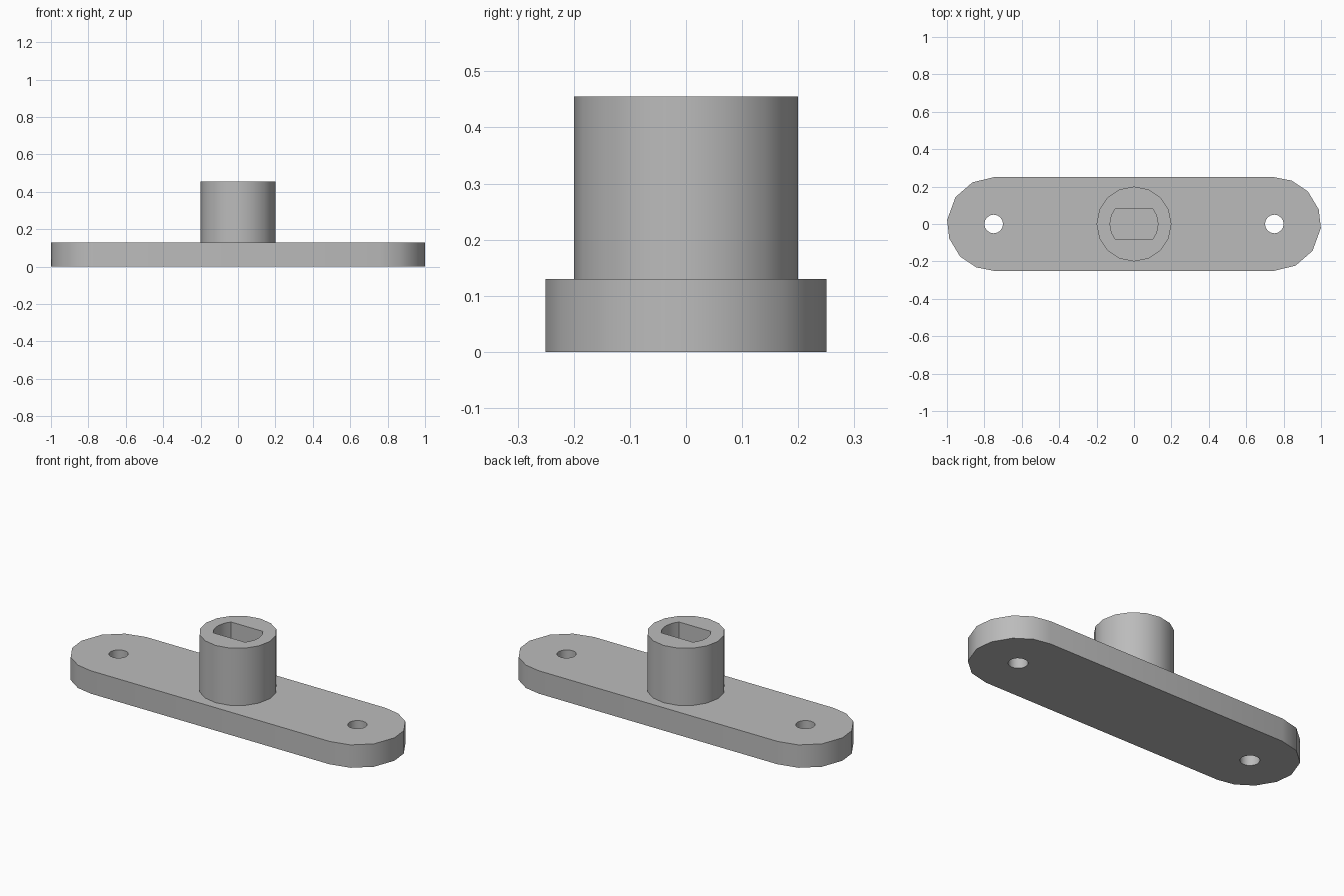
import bpy
import bmesh
from math import sin, cos, asin, radians, pi

cube = bpy.data.objects.get("Cube")
if cube:
    bpy.data.objects.remove(cube, do_unlink=True)

grey = bpy.data.materials.new("plain_grey")
grey.use_nodes = True
colour = (0.5, 0.5, 0.5, 1)
grey.diffuse_color = colour
grey.node_tree.nodes["Principled BSDF"].inputs["Base Color"].default_value = colour


def prism(name, outline, bottom, top):
    """Extrude a counter-clockwise outline between two heights."""
    bm = bmesh.new()
    face = bm.faces.new([bm.verts.new((x, y, bottom)) for x, y in outline])
    new = bmesh.ops.extrude_face_region(bm, geom=[face])["geom"]
    moved = [v for v in new if isinstance(v, bmesh.types.BMVert)]
    bmesh.ops.translate(bm, verts=moved, vec=(0, 0, top - bottom))
    bmesh.ops.recalc_face_normals(bm, faces=bm.faces)
    mesh = bpy.data.meshes.new(name)
    bm.to_mesh(mesh)
    bm.free()
    mesh.materials.append(grey)
    obj = bpy.data.objects.new(name, mesh)
    bpy.context.collection.objects.link(obj)
    return obj


def circle(radius, sides, cx=0):
    return [(cx + radius * cos(2 * pi * i / sides), radius * sin(2 * pi * i / sides))
            for i in range(sides)]


def boolean(target, tool, operation):
    mod = target.modifiers.new(tool.name, "BOOLEAN")
    mod.operation = operation
    mod.solver = "EXACT"
    mod.object = tool
    bpy.context.view_layer.objects.active = target
    bpy.ops.object.modifier_apply(modifier=mod.name)
    bpy.data.objects.remove(tool, do_unlink=True)


# Base plate with rounded ends, the left end being the right one turned half round
angles = [radians(a) for a in (180, 153, 125, 95, 72, 46, 22, 0)]
end = [(0.75 + 0.25 * sin(a), 0.25 * cos(a)) for a in angles]
plate = prism("mounting_plate", end + [(-x, -y) for x, y in end], 0, 0.13)

# Central boss
boolean(plate, prism("boss", circle(0.2, 16), 0.06, 0.455), "UNION")

# Screw holes
for x in (-0.75, 0.75):
    boolean(plate, prism("screw_hole", circle(0.05, 16, x), -0.1, 0.3), "DIFFERENCE")

# Blind shaft socket with two flat sides
radius, flat = 0.128, 0.08
limit = asin(flat / radius)
arc = [(radius * cos(t), radius * sin(t))
       for t in (limit * (i / 3 - 1) for i in range(7))]
socket = prism("socket", arc + [(-x, -y) for x, y in arc], 0.13, 0.6)
boolean(plate, socket, "DIFFERENCE")

# Smooth round walls, sharp rims
plate.name = "mounting_plate_with_boss"
plate.select_set(True)
bpy.context.view_layer.objects.active = plate
bpy.ops.object.shade_smooth_by_angle(angle=radians(32))
